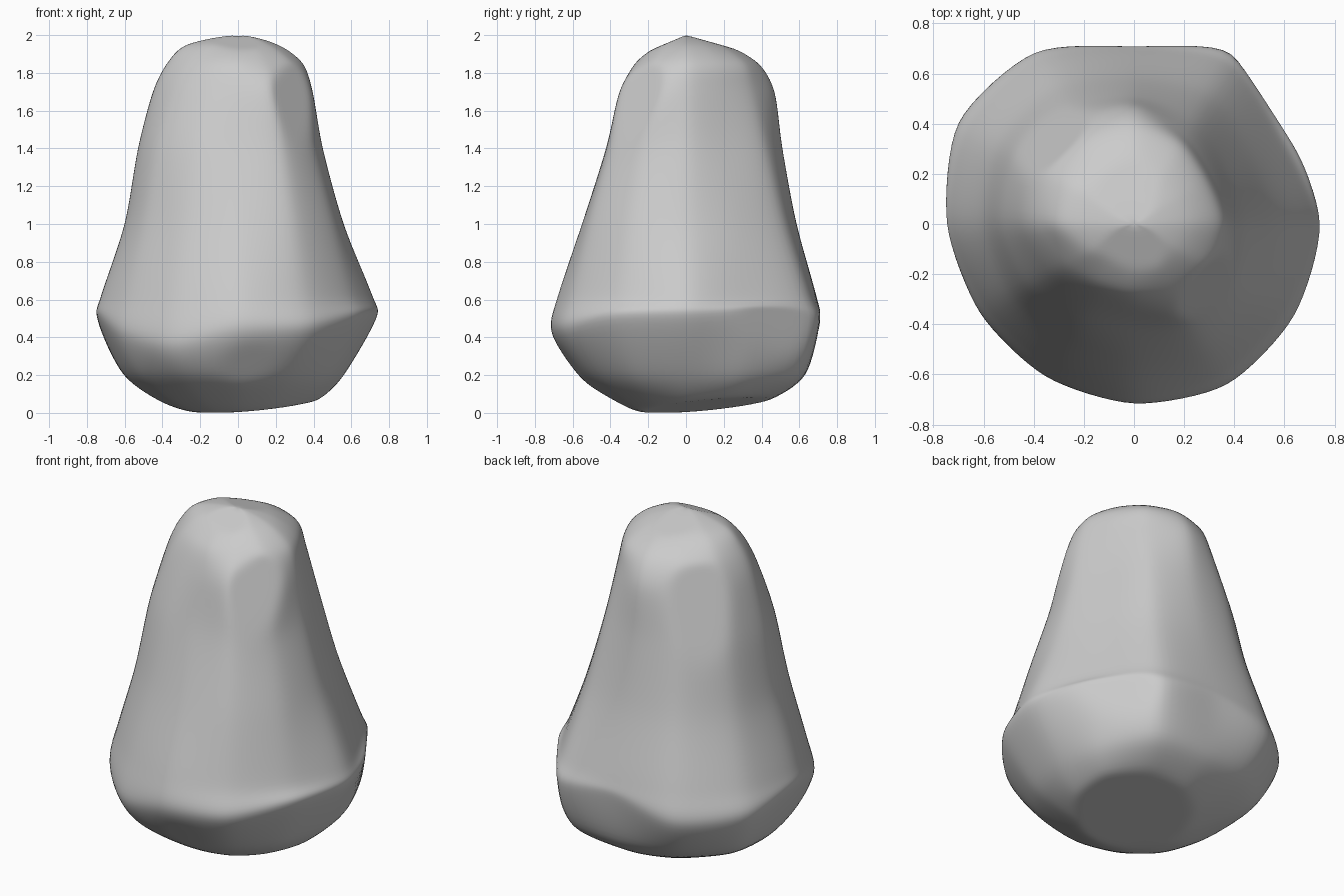
import bpy, bmesh, math
from mathutils import Vector

if "Cube" in bpy.data.objects:
    bpy.data.objects.remove(bpy.data.objects["Cube"])

SIDES, ANG_STEPS, Z_STEPS = 12, 8, 8

# Cross-sections: height -> radius every 30 degrees, from +x counter-clockwise
SECTIONS = [
    (0.00, [0.22] * SIDES),
    (0.06, [.41, .44, .44, .43, .41, .40, .41, .40, .38, .37, .37, .38]),
    (0.20, [.56, .61, .69, .63, .65, .67, .60, .60, .60, .58, .57, .56]),
    (0.48, [.735, .72, .79, .705, .79, .81, .74, .71, .705, .715, .74, .735]),
    (0.62, [.715, .67, .74, .69, .75, .76, .725, .67, .65, .68, .69, .69]),
    (1.00, [.56, .54, .60, .585, .63, .63, .60, .57, .54, .55, .59, .58]),
    (1.40, [.45, .43, .49, .51, .54, .55, .53, .49, .44, .42, .47, .46]),
    (1.70, [.395, .37, .41, .47, .47, .47, .45, .39, .34, .34, .40, .42]),
    (1.85, [.345, .33, .36, .385, .38, .39, .375, .31, .27, .27, .29, .33]),
    (1.95, [.21, .20, .20, .21, .22, .26, .27, .20, .15, .14, .16, .19]),
]
# Height of the widest ridge at each angle
RIDGE = [.50, .52, .48, .50, .43, .45, .50, .42, .37, .43, .44, .50]

# Chipped facets: (point on the plane, outward normal)
FACETS = [
    ((0, 0, 0), (0, 0, -1)),
    ((0, 0, 0.023), (0.09, 0.09, -1)),
    ((0.26, -0.26, 1.70), (0.70, -0.65, 0.30)),
    ((-0.31, 0.34, 1.62), (-0.66, 0.70, 0.30)),
    ((0.55, 0.43, 0.45), (0.84, 0.54, -0.10)),
    ((0.05, -0.64, 0.31), (0.10, -0.80, -0.60)),
    ((0, 0, 2), (0, 0.28, 1)),
    ((0, 0, 2), (0, -0.42, 1)),
]


def spline(a, b, c, d, t, tight=0.38):
    """Cubic through b and c; a small tight value keeps the sides flat."""
    m, n = (c - a) * tight, (d - b) * tight
    return (b * (2*t**3 - 3*t**2 + 1) + m * (t**3 - 2*t**2 + t)
            + c * (3*t**2 - 2*t**3) + n * (t**3 - t**2))


def dense_ring(z, radii):
    heights = RIDGE if z == 0.48 else [z] * SIDES
    pts = [Vector((r * math.cos(math.tau * i / SIDES),
                   r * math.sin(math.tau * i / SIDES), heights[i])) for i, r in enumerate(radii)]
    return [spline(pts[i - 1], pts[i], pts[(i + 1) % SIDES], pts[(i + 2) % SIDES], k / ANG_STEPS)
            for i in range(SIDES) for k in range(ANG_STEPS)]


# Smooth loft through the sections, closed to a point at each end
n = SIDES * ANG_STEPS
rings = [[Vector((0, 0, 0))] * n]
rings += [dense_ring(z, radii) for z, radii in SECTIONS]
rings += [[Vector((0, 0, 2))] * n]
last = len(rings) - 1
# Beyond the top, carry on down the opposite side so the crown is rounded
rings.append([rings[last - 1][(i + n // 2) % n] for i in range(n)])
rows = []
for j in range(last):
    for k in range(Z_STEPS):
        rows.append([spline(rings[max(j - 1, 0)][i], rings[j][i], rings[j + 1][i],
                            rings[j + 2][i], k / Z_STEPS, 0.42) for i in range(n)])
rows.append(rings[last])

bm = bmesh.new()
grid = [[bm.verts.new(p) for p in row] for row in rows]
for low, high in zip(grid, grid[1:]):
    for i in range(n):
        k = (i + 1) % n
        bm.faces.new((low[i], low[k], high[k], high[i]))
bmesh.ops.remove_doubles(bm, verts=bm.verts, dist=0.0005)

# Flatten the chipped facets
for point, normal in FACETS:
    point, normal = Vector(point), Vector(normal).normalized()
    for v in bm.verts:
        over = (v.co - point).dot(normal)
        if over > 0:
            v.co -= normal * over

# Soften the facet edges
for _ in range(4):
    bmesh.ops.smooth_vert(bm, verts=bm.verts, factor=0.5, use_axis_x=True,
                          use_axis_y=True, use_axis_z=True)
bmesh.ops.recalc_face_normals(bm, faces=bm.faces)
for f in bm.faces:
    f.smooth = True

mesh = bpy.data.meshes.new("boulder")
bm.to_mesh(mesh)
bm.free()
boulder = bpy.data.objects.new("boulder", mesh)
bpy.context.collection.objects.link(boulder)
